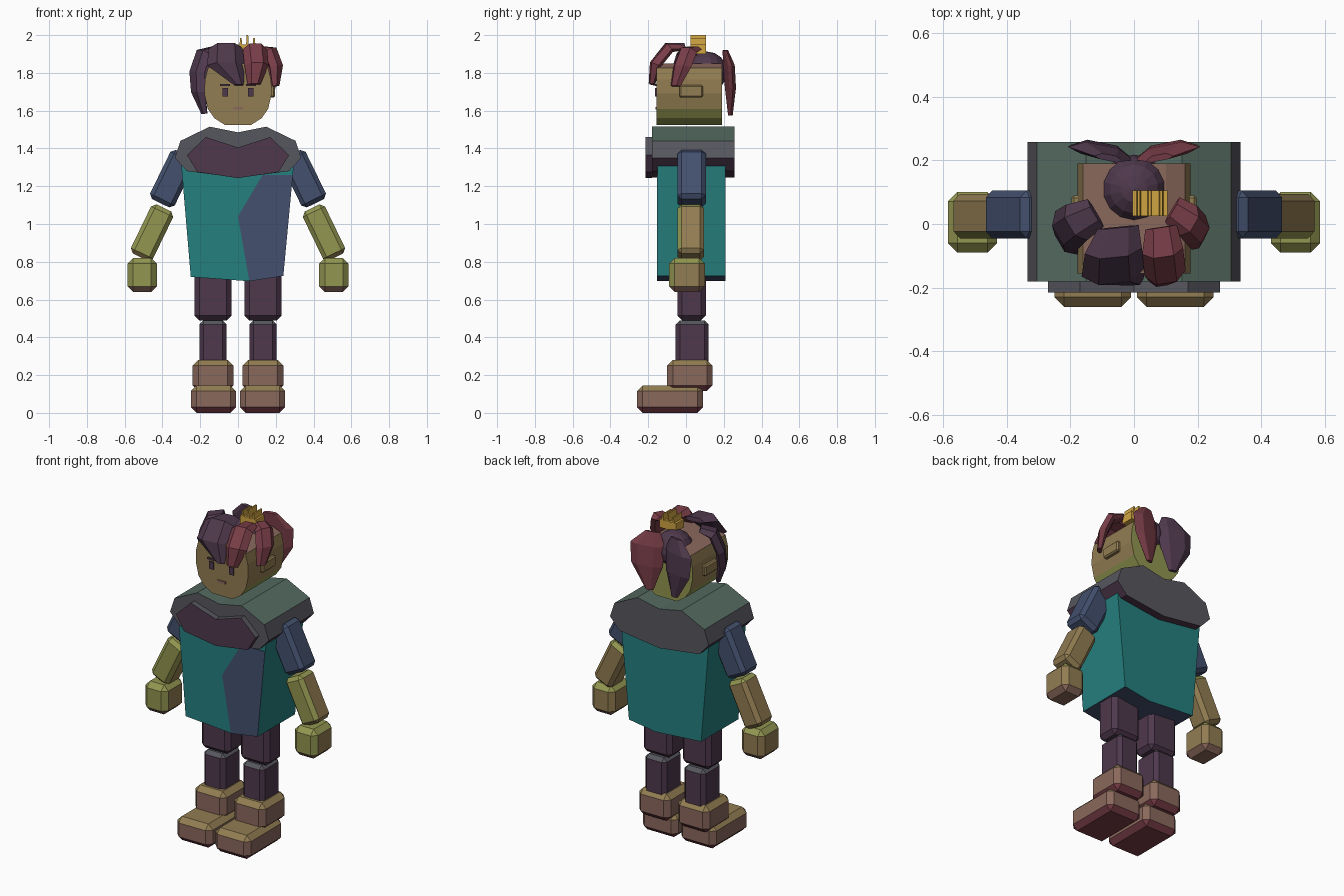
import bpy, bmesh, math
from mathutils import Vector, Matrix

if "Cube" in bpy.data.objects:
    bpy.data.objects.remove(bpy.data.objects["Cube"])


def linear(c):
    c /= 255
    return c / 12.92 if c <= 0.04045 else ((c + 0.055) / 1.055) ** 2.4


PALETTE = {
    "teal": (37, 128, 127), "navy": (67, 80, 110), "plum": (78, 56, 76),
    "maroon": (122, 62, 72), "olive": (146, 150, 80), "tan": (146, 125, 82),
    "brown": (138, 104, 92), "grey": (86, 86, 94), "sage": (84, 106, 96),
    "gold": (208, 164, 66)}
MATS = {}
for key, rgb in PALETTE.items():
    MATS[key] = bpy.data.materials.new(key)
    MATS[key].diffuse_color = (*[linear(c) for c in rgb], 1)


def finish(name, bm, side, top=None, bottom=None, front=None, back=None, limit=0.5):
    """Make the object and colour its faces by direction."""
    bmesh.ops.recalc_face_normals(bm, faces=bm.faces)
    names = [side, top or side, bottom or side, front or side, back or side]
    me = bpy.data.meshes.new(name)
    for n in names:
        me.materials.append(MATS[n])
    bm.normal_update()
    for f in bm.faces:
        n = f.normal
        if n.z > limit:
            f.material_index = 1
        elif n.z < -limit:
            f.material_index = 2
        elif n.y < -0.5:
            f.material_index = 3
        elif n.y > 0.5:
            f.material_index = 4
    bm.to_mesh(me)
    bm.free()
    ob = bpy.data.objects.new(name, me)
    bpy.context.collection.objects.link(ob)
    return ob


def box(name, lo, hi, side, bevel=0.0, **colours):
    """Chamfered box between two corners."""
    lo, hi = Vector(lo), Vector(hi)
    bm = bmesh.new()
    bmesh.ops.create_cube(bm, size=1)
    bmesh.ops.scale(bm, vec=hi - lo, verts=bm.verts)
    if bevel:
        bmesh.ops.bevel(bm, geom=bm.edges[:], offset=bevel, segments=1,
                        affect='EDGES', profile=0.5)
    ob = finish(name, bm, side, **colours)
    ob.location = (lo + hi) / 2
    return ob


def prism(name, outline, y0, y1, side, **colours):
    """Outline in x and z, extruded from y0 to y1."""
    bm = bmesh.new()
    face = bm.faces.new([bm.verts.new((x, y0, z)) for x, z in outline])
    ext = bmesh.ops.extrude_face_region(bm, geom=[face])
    moved = [v for v in ext["geom"] if isinstance(v, bmesh.types.BMVert)]
    bmesh.ops.translate(bm, vec=(0, y1 - y0, 0), verts=moved)
    if face.is_valid and len(bm.faces) < len(outline) + 2:
        bm.faces.new([v for v in face.verts])
    return finish(name, bm, side, **colours)


def mirrored(half):
    """Complete a right half outline, leaving points on the axis single."""
    return half + [(-x, z) for x, z in reversed(half) if abs(x) > 1e-5]


def limb(name, a, b, width, y0, y1, side, bevel, **colours):
    """Chamfered box leaning in the x-z plane from a (top) to b (bottom)."""
    d = Vector((a[0] - b[0], 0, a[1] - b[1]))
    h = d.length / 2
    ob = box(name, (-width / 2, y0, -h), (width / 2, y1, h), side, bevel, **colours)
    ob.location = ((a[0] + b[0]) / 2, (y0 + y1) / 2, (a[1] + b[1]) / 2)
    ob.rotation_euler = (0, math.atan2(d.x, d.z), 0)
    return ob


def clump(name, colour, path, side, thick):
    """Faceted lock of hair: six-sided rings along a path of x, y, z, half width."""
    side = Vector(side).normalized()
    pts = [Vector(p[:3]) for p in path]
    ring = [(-1, 0), (-0.5, 1), (0.5, 1), (1, 0), (0.6, -0.5), (-0.6, -0.5)]
    bm = bmesh.new()
    rings = []
    for i, p in enumerate(path):
        tangent = pts[min(i + 1, len(pts) - 1)] - pts[max(i - 1, 0)]
        out = side.cross(tangent).normalized()
        if out.dot(pts[i] - Vector((0, 0.02, 1.68))) < 0:
            out = -out
        t = thick * (0.5 if i in (0, len(path) - 1) else 1)
        rings.append([bm.verts.new(pts[i] + side * u * p[3] + out * v * t)
                      for u, v in ring])
    for r, s in zip(rings, rings[1:]):
        for k in range(6):
            j = (k + 1) % 6
            bm.faces.new((r[k], r[j], s[j], s[k]))
    bm.faces.new(rings[0])
    bm.faces.new(rings[-1])
    return finish(name, bm, colour)


# Legs, feet and arms, one set per side
for s, tag in ((1, "right"), (-1, "left")):
    def pair(name, x0, x1, y0, y1, z0, z1, colour, bevel, **colours):
        a, b = sorted((s * x0, s * x1))
        return box(f"{tag}_{name}", (a, y0, z0), (b, y1, z1), colour, bevel, **colours)

    pair("foot", 0.01, 0.25, -0.26, 0.09, 0.0, 0.145, "brown", 0.03, top="tan", bottom="maroon")
    pair("ankle", 0.025, 0.24, -0.10, 0.14, 0.115, 0.28, "brown", 0.03, top="tan", bottom="maroon")
    pair("shin", 0.06, 0.205, -0.055, 0.12, 0.20, 0.49, "plum", 0.022, top="grey")
    pair("thigh", 0.035, 0.23, -0.045, 0.105, 0.49, 0.85, "plum", 0.025)
    pair("hand", 0.43, 0.585, -0.09, 0.10, 0.64, 0.82, "tan", 0.03,
         top="olive", front="olive", bottom="brown")
    limb(f"{tag}_forearm", (s * 0.392, 1.085), (s * 0.518, 0.825), 0.13, -0.045, 0.095,
         "tan", 0.022, top="olive", front="olive")
    limb(f"{tag}_upper_arm", (s * 0.283, 1.37), (s * 0.41, 1.11), 0.145, -0.045, 0.105,
         "navy", 0.022)
    pair("ear", 0.15, 0.197, -0.035, 0.09, 1.67, 1.735, "tan", 0.008)
    # Painted face details
    pair("eye", 0.053, 0.083, -0.163, -0.154, 1.675, 1.72, "plum", 0)
    pair("brow", 0.043, 0.095, -0.163, -0.154, 1.73, 1.741, "plum", 0)

# Tunic with a contrasting front panel
prism("tunic", [(-0.25, 0.72), (0.06, 0.697), (0.24, 0.725), (0.295, 1.31),
                (0.22, 1.42), (-0.22, 1.42), (-0.30, 1.31)],
      -0.15, 0.21, "teal", bottom="navy")
prism("tunic_panel", [(0.13, 1.26), (0.0, 1.04), (0.06, 0.698), (0.24, 0.726), (0.29, 1.26)],
      -0.154, -0.149, "navy")

# Wide collar and its front plate
prism("collar", mirrored([(0, 1.485), (0.15, 1.515), (0.305, 1.44), (0.335, 1.35),
                          (0.27, 1.28), (0, 1.245)]),
      -0.18, 0.258, "grey", top="sage", bottom="plum")
prism("collar_plate", mirrored([(0, 1.405), (0.17, 1.46), (0.27, 1.365),
                                (0.215, 1.275), (0, 1.243)]),
      -0.215, -0.179, "grey", front="plum", bottom="plum")

# Head with a flat face
prism("head", mirrored([(0.10, 1.85), (0.16, 1.825), (0.175, 1.765), (0.178, 1.69),
                        (0.16, 1.61), (0.125, 1.56), (0.07, 1.525)]),
      -0.155, 0.19, "tan", top="brown", bottom="olive", back="olive")
box("mouth", (-0.026, -0.161, 1.605), (0.026, -0.154, 1.62), "brown")

# Rounded hair cap
bm = bmesh.new()
bmesh.ops.create_uvsphere(bm, u_segments=14, v_segments=8, radius=0.108,
                          matrix=Matrix.Translation((0, 0.11, 1.805)))
finish("hair_cap", bm, "plum")

# Hair locks around the head
clump("front_left_lock", "plum",
      [(-0.05, -0.01, 1.94, .065), (-0.065, -0.085, 1.93, .09),
       (-0.065, -0.155, 1.84, .1), (0.005, -0.175, 1.735, .025)], (1, 0.1, 0), 0.035)
clump("front_right_lock", "maroon",
      [(0.085, -0.01, 1.93, .05), (0.09, -0.085, 1.925, .065),
       (0.098, -0.155, 1.84, .065), (0.085, -0.178, 1.74, .035)], (1, 0.15, 0), 0.035)
clump("right_lock", "maroon",
      [(0.12, 0.045, 1.925, .045), (0.17, 0.01, 1.91, .055),
       (0.197, -0.02, 1.83, .055), (0.198, -0.055, 1.73, .03)], (0.5, 0.85, 0), 0.033)
clump("left_lock", "plum",
      [(-0.12, 0.035, 1.925, .05), (-0.18, 0.005, 1.90, .065),
       (-0.212, -0.02, 1.80, .07), (-0.205, -0.045, 1.70, .06),
       (-0.175, -0.055, 1.585, .02)], (-0.5, 0.85, 0), 0.033)
for s, name, colour in ((1, "back_right_lock", "maroon"), (-1, "back_left_lock", "plum")):
    clump(name, colour,
          [(s * 0.08, 0.205, 1.92, .045), (s * 0.105, 0.222, 1.84, .105),
           (s * 0.105, 0.23, 1.72, .095), (s * 0.085, 0.232, 1.575, .025)],
          (1, s * 0.2, 0), 0.026)

# Small crown: zigzag profile with three thin spikes
crown = [(-0.005, 1.90), (-0.005, 1.95)]
for x, tip in ((0.015, 1.985), (0.05, 2.0), (0.085, 1.985)):
    crown += [(x - 0.007, 1.95), (x - 0.004, tip), (x + 0.004, tip), (x + 0.007, 1.95)]
crown += [(0.105, 1.95), (0.105, 1.90)]
prism("crown", crown, 0.025, 0.105, "gold")

for m in bpy.data.materials:
    if m.users and not m.is_grease_pencil:
        m.use_nodes = True
        m.node_tree.nodes["Principled BSDF"].inputs["Base Color"].default_value = m.diffuse_color
